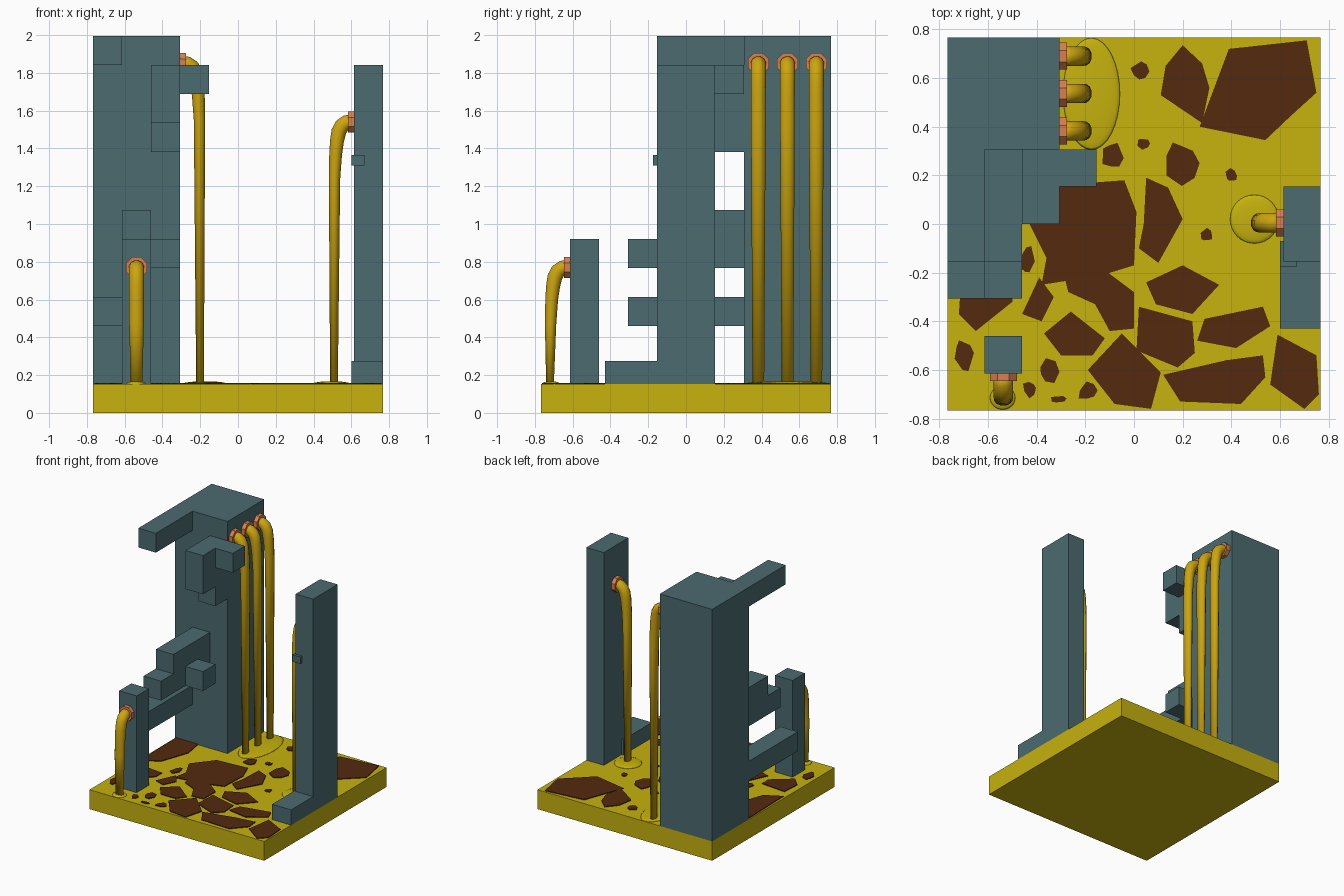
import bpy, bmesh, math, random
from mathutils import Vector

if "Cube" in bpy.data.objects:
    bpy.data.objects.remove(bpy.data.objects["Cube"])

random.seed(4)


def srgb(r, g, b):
    f = lambda c: (c / 255 / 12.92) if c < 10 else ((c / 255 + 0.055) / 1.055) ** 2.4
    return (f(r), f(g), f(b), 1)


def material(name, rgb):
    m = bpy.data.materials.new(name)
    m.diffuse_color = srgb(*rgb)
    m.use_nodes = True
    m.node_tree.nodes["Principled BSDF"].inputs["Base Color"].default_value = m.diffuse_color
    return m


YELLOW = material("acid yellow", (198, 178, 13))
AMBER = material("amber liquid", (204, 165, 14))
TEAL = material("slate teal", (75, 107, 111))
BROWN = material("crust brown", (83, 41, 15))
COPPER = material("copper", (217, 128, 80))


def finish(bm, name, mat, smooth=False):
    bmesh.ops.recalc_face_normals(bm, faces=bm.faces)
    me = bpy.data.meshes.new(name)
    bm.to_mesh(me)
    bm.free()
    me.materials.append(mat)
    for p in me.polygons:
        p.use_smooth = smooth
    ob = bpy.data.objects.new(name, me)
    bpy.context.collection.objects.link(ob)
    return ob


def boxes(name, mat, specs):
    """Boxes given as (x0, x1, y0, y1, z0, z1)."""
    bm = bmesh.new()
    for x0, x1, y0, y1, z0, z1 in specs:
        for v in bmesh.ops.create_cube(bm, size=1)["verts"]:
            v.co = (x1 if v.co.x > 0 else x0, y1 if v.co.y > 0 else y0, z1 if v.co.z > 0 else z0)
    return finish(bm, name, mat)


U = 0.1535           # module of the block grid
H = 5 * U            # half width of the base


def grid(i0, i1, j0, j1, k0, k1):
    return (i0 * U - H, i1 * U - H, j0 * U - H, j1 * U - H, k0 * U, k1 * U)


# Base slab, block structures
boxes("base", YELLOW, [grid(0, 10, 0, 10, 0, 1)])
boxes("tower", TEAL, [grid(0, 3, 7, 10, 1, 13)])
boxes("top_arm", TEAL, [grid(0, 1, 4, 7, 12, 13)])
boxes("upper_ledge", TEAL, [grid(2, 3, 5, 6, 10, 12), grid(2, 3, 6, 7, 9, 12), grid(3, 4, 6, 7, 11, 12)])
boxes("middle_ledge", TEAL, [grid(1, 2, 4, 7, 5, 7), grid(1, 2, 3, 4, 5, 6), grid(2, 3, 5, 6, 5, 6)])
boxes("low_beam", TEAL, [grid(0, 1, 3, 7, 3, 4)])
boxes("front_post", TEAL, [grid(1, 2, 1, 2, 1, 6)])
boxes("right_pillar", TEAL, [grid(9, 10, 4, 6, 1, 12)])
boxes("pillar_foot", TEAL, [(0.6, H, -0.43, -0.07, U, 0.275)])
boxes("pillar_nub", TEAL, [(0.6, 0.67, -0.175, -0.07, 1.31, 1.365)])


def tube(name, mat, pts, radii, side, sides, smooth):
    """Sweep a ring along a path lying in a vertical plane with normal `side`."""
    bm = bmesh.new()
    rings = []
    for i, p in enumerate(pts):
        t = (pts[min(i + 1, len(pts) - 1)] - pts[max(i - 1, 0)]).normalized()
        n = side.cross(t)
        ring = []
        for s in range(sides):
            a = math.tau * (s + 0.5) / sides
            ring.append(bm.verts.new(p + side * math.cos(a) * radii[i][0] + n * math.sin(a) * radii[i][1]))
        rings.append(ring)
    for a, b in zip(rings, rings[1:]):
        for s in range(sides):
            bm.faces.new((a[s], a[(s + 1) % sides], b[(s + 1) % sides], b[s]))
    bm.faces.new(rings[0])
    bm.faces.new(rings[-1])
    return finish(bm, name, mat, smooth)


def spout(name, x, y, z, dx, dy):
    """Copper collar on a wall with a stream pouring down to the base."""
    o, d, up = Vector((x, y, z)), Vector((dx, dy, 0)), Vector((0, 0, 1))
    side = Vector((-dy, dx, 0))
    tube(name + "_collar", COPPER, [o - d * 0.005, o + d * 0.031], [(0.06, 0.06)] * 2, side, 8, False)
    prof = [(0.01, 0.0), (0.04, -0.003), (0.063, -0.018), (0.08, -0.05), (0.09, -0.1),
            (0.097, -0.17), (0.103, -0.3)]
    rad = [(0.041, 0.041)] * 4 + [(0.041, 0.038), (0.04, 0.035), (0.04, 0.031)]
    pts = [o + d * a + up * b for a, b in prof] + [o + d * 0.106 + up * (0.15 - z)]
    tube(name + "_stream", AMBER, pts, rad + [(0.032, 0.021)], side, 12, True)


def puddle(name, x, y, rx, ry):
    bm = bmesh.new()
    bmesh.ops.create_uvsphere(bm, u_segments=32, v_segments=12, radius=1)
    for v in bm.verts:
        v.co = (x + v.co.x * rx, y + v.co.y * ry, U + v.co.z * 0.014)
    finish(bm, name, YELLOW, True)


# Spouts and puddles
for n, y in enumerate((0.383, 0.537, 0.69)):
    spout("tower_spout_%d" % (n + 1), -2 * U, y, 1.85, 1, 0)
spout("pillar_spout", 4 * U, 0.005, 1.54, -1, 0)
spout("post_spout", -3.5 * U, -4 * U, 0.77, 0, -1)
puddle("tower_puddle", -0.175, 0.535, 0.117, 0.23)
puddle("pillar_puddle", 0.495, 0.02, 0.1, 0.1)
puddle("post_puddle", -0.54, -0.715, 0.052, 0.048)


def plates(name, polys):
    """Thin crust plates lying on the base."""
    bm = bmesh.new()
    for pts in polys:
        f = bm.faces.new([bm.verts.new((px, py, U - 0.002)) for px, py in pts])
        top = bmesh.ops.extrude_face_region(bm, geom=[f])["geom"]
        for v in top:
            if isinstance(v, bmesh.types.BMVert):
                v.co.z = U + 0.006
    finish(bm, name, BROWN)


# Large crust plates
plates("rear_crust", [
    [(0.39, 0.72), (0.71, 0.755), (0.75, 0.54), (0.64, 0.44), (0.54, 0.345), (0.27, 0.4)],
    [(0.2, 0.735), (0.28, 0.66), (0.31, 0.56), (0.28, 0.415), (0.11, 0.53), (0.13, 0.65)],
    [(-0.43, 0.0), (-0.3, 0.16), (-0.04, 0.18), (0.01, 0.05), (0.0, -0.17), (-0.13, -0.21), (-0.38, -0.25), (-0.36, -0.14)],
    [(-0.75, -0.15), (-0.76, 0.32), (-0.57, 0.33), (-0.54, 0.15), (-0.62, -0.08)],
    [(0.05, 0.19), (0.14, 0.15), (0.2, 0.02), (0.1, -0.16), (0.02, -0.1), (0.04, 0.0)]])
plates("middle_crust", [
    [(0.2, -0.17), (0.35, -0.25), (0.24, -0.37), (0.09, -0.33), (0.05, -0.24)],
    [(-0.29, -0.2), (-0.12, -0.19), (0.0, -0.28), (0.0, -0.43), (-0.1, -0.44), (-0.16, -0.33), (-0.27, -0.28)],
    [(0.02, -0.34), (0.24, -0.4), (0.25, -0.53), (0.18, -0.59), (0.01, -0.52)],
    [(0.29, -0.39), (0.53, -0.34), (0.56, -0.42), (0.42, -0.51), (0.26, -0.48)],
    [(-0.71, -0.22), (-0.5, -0.24), (-0.5, -0.32), (-0.65, -0.44), (-0.72, -0.37)],
    [(-0.39, -0.22), (-0.33, -0.3), (-0.38, -0.4), (-0.46, -0.37)]])
plates("front_crust", [
    [(0.59, -0.455), (0.75, -0.54), (0.76, -0.7), (0.7, -0.76), (0.56, -0.66)],
    [(0.12, -0.62), (0.38, -0.56), (0.53, -0.54), (0.54, -0.63), (0.44, -0.74), (0.19, -0.73)],
    [(-0.05, -0.45), (0.11, -0.61), (0.07, -0.76), (-0.08, -0.74), (-0.19, -0.6)],
    [(-0.26, -0.36), (-0.12, -0.47), (-0.17, -0.54), (-0.3, -0.54), (-0.37, -0.45)]])

# Small crust crumbs as jittered blobs: centre and radii
crumbs = []
for cx, cy, rx, ry in [(0.03, 0.63, .045, .045), (-0.09, 0.28, .045, .06), (0.2, 0.25, .09, .09),
                       (0.04, 0.33, .03, .03), (0.4, 0.2, .03, .03), (0.3, -0.045, .025, .03),
                       (-0.44, -0.15, .03, .07), (-0.7, -0.54, .05, .08), (-0.35, -0.6, .04, .06),
                       (-0.43, -0.68, .03, .04), (-0.31, -0.72, .035, .015), (-0.19, -0.69, .045, .04)]:
    crumbs.append([(cx + rx * s * math.cos(a), cy + ry * s * math.sin(a))
                   for a, s in ((math.tau * i / 7 + random.uniform(-.25, .25), random.uniform(.7, 1.1))
                                for i in range(7))])
plates("crust_crumbs", crumbs)
